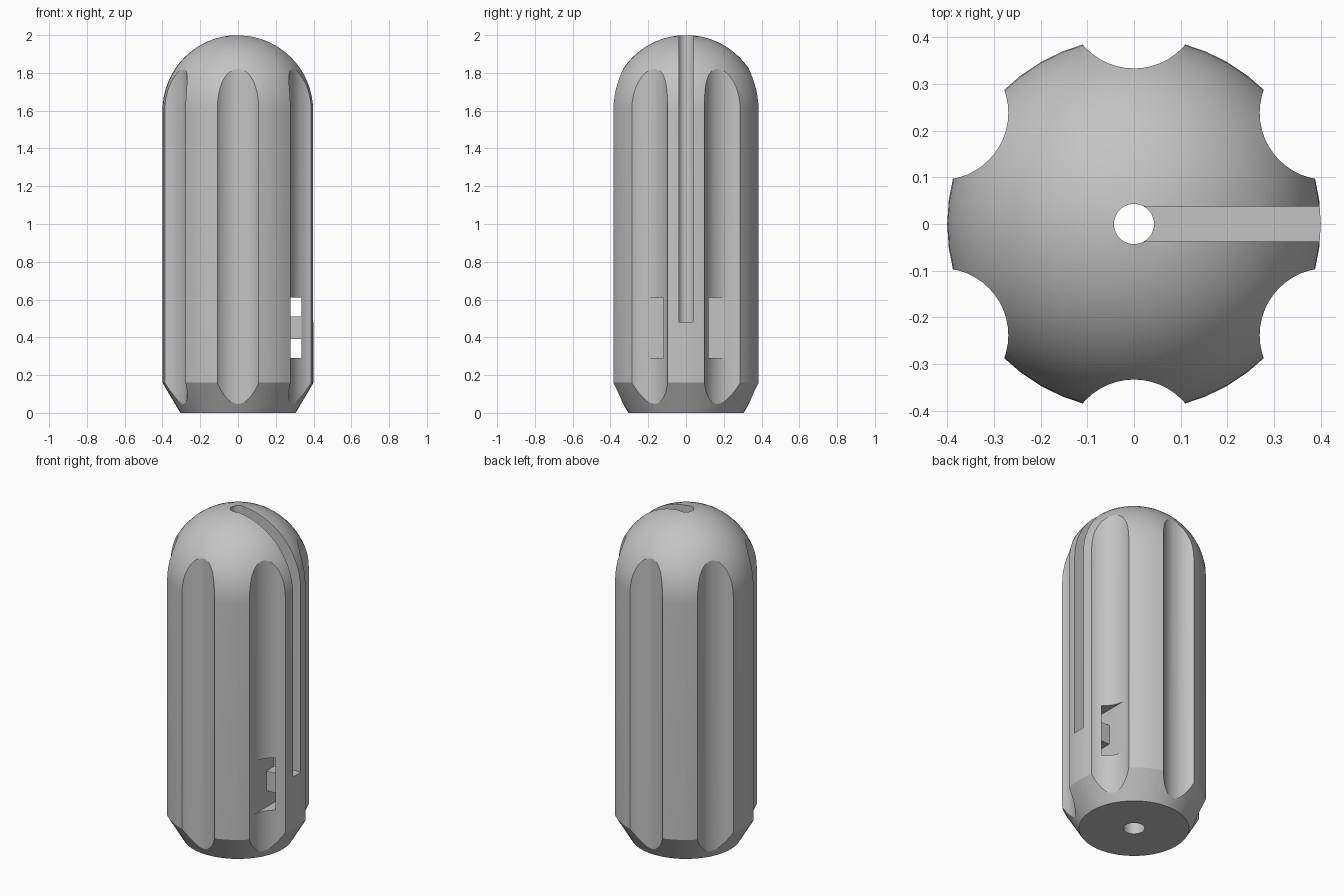
import bpy, bmesh
from math import sin, cos, pi, radians
from mathutils import Matrix

cube = bpy.data.objects.get("Cube")
if cube:
    bpy.data.objects.remove(cube, do_unlink=True)

gray = bpy.data.materials.new("plain_gray")
gray.use_nodes = True
gray.diffuse_color = (0.55, 0.55, 0.55, 1)
gray.node_tree.nodes["Principled BSDF"].inputs["Base Color"].default_value = (0.55, 0.55, 0.55, 1)


def make(name, bm):
    bmesh.ops.recalc_face_normals(bm, faces=bm.faces)
    mesh = bpy.data.meshes.new(name)
    bm.to_mesh(mesh)
    bm.free()
    mesh.materials.append(gray)
    obj = bpy.data.objects.new(name, mesh)
    bpy.context.collection.objects.link(obj)
    return obj


def box(name, x, y, z):
    bm = bmesh.new()
    size = [b - a for a, b in (x, y, z)]
    mid = [(a + b) / 2 for a, b in (x, y, z)]
    bmesh.ops.create_cube(bm, size=1, matrix=Matrix.Translation(mid) @ Matrix.Diagonal((*size, 1)))
    return make(name, bm)


def cylinder(name, radius, x, y, z0, z1, sides=40):
    bm = bmesh.new()
    bmesh.ops.create_cone(bm, cap_ends=True, segments=sides, radius1=radius, radius2=radius,
                          depth=z1 - z0, matrix=Matrix.Translation((x, y, (z0 + z1) / 2)))
    return make(name, bm)


def cut(target, cutter):
    cutter.hide_render = True
    mod = target.modifiers.new("cut", 'BOOLEAN')
    mod.operation = 'DIFFERENCE'
    mod.solver = 'EXACT'
    mod.object = cutter
    bpy.context.view_layer.objects.active = target
    bpy.ops.object.modifier_apply(modifier=mod.name)
    bpy.data.objects.remove(cutter, do_unlink=True)


# Body: tapered foot, straight barrel and hemispherical dome
R, SHOULDER, STEPS = 0.4, 1.6, 16
profile = [(0, 0), (0.305, 0), (R, 0.16)]
profile += [(R * cos(i * pi / 2 / STEPS), SHOULDER + R * sin(i * pi / 2 / STEPS)) for i in range(STEPS)]
profile.append((0, SHOULDER + R))
bm = bmesh.new()
verts = [bm.verts.new((r, 0, z)) for r, z in profile]
edges = [bm.edges.new(pair) for pair in zip(verts, verts[1:])]
bmesh.ops.spin(bm, geom=verts + edges, axis=(0, 0, 1), cent=(0, 0, 0), angle=2 * pi, steps=48)
bmesh.ops.remove_doubles(bm, verts=bm.verts, dist=0.0001)
body = make("fluted_body", bm)

# Six round flutes along the sides
for k in range(6):
    a = radians(30 + 60 * k)
    cut(body, cylinder("flute_cutter", 0.144, 0.477 * cos(a), 0.477 * sin(a), -0.2, 2.2, 48))

# Central bore, wider at the foot, and the cord slot on the left side
cut(body, cylinder("bore_cutter", 0.043, 0, 0, -0.2, 2.2))
cut(body, cylinder("foot_bore_cutter", 0.06, 0, 0, -0.2, 0.3))
cut(body, box("slot_cutter", (0, 0.6), (-0.037, 0.037), (0.48, 2.2)))

# Strap window through the left ridge, with a crossbar left standing
window = box("window_cutter", (0.27, 0.335), (-0.26, 0.26), (0.29, 0.61))
cut(window, box("crossbar_core", (0.2, 0.4), (-0.11, 0.11), (0.39, 0.51)))
cut(body, window)

# Smooth the round surfaces, keep the cut edges sharp
bpy.ops.object.select_all(action='DESELECT')
body.select_set(True)
bpy.context.view_layer.objects.active = body
bpy.ops.object.shade_smooth_by_angle(angle=radians(25))
